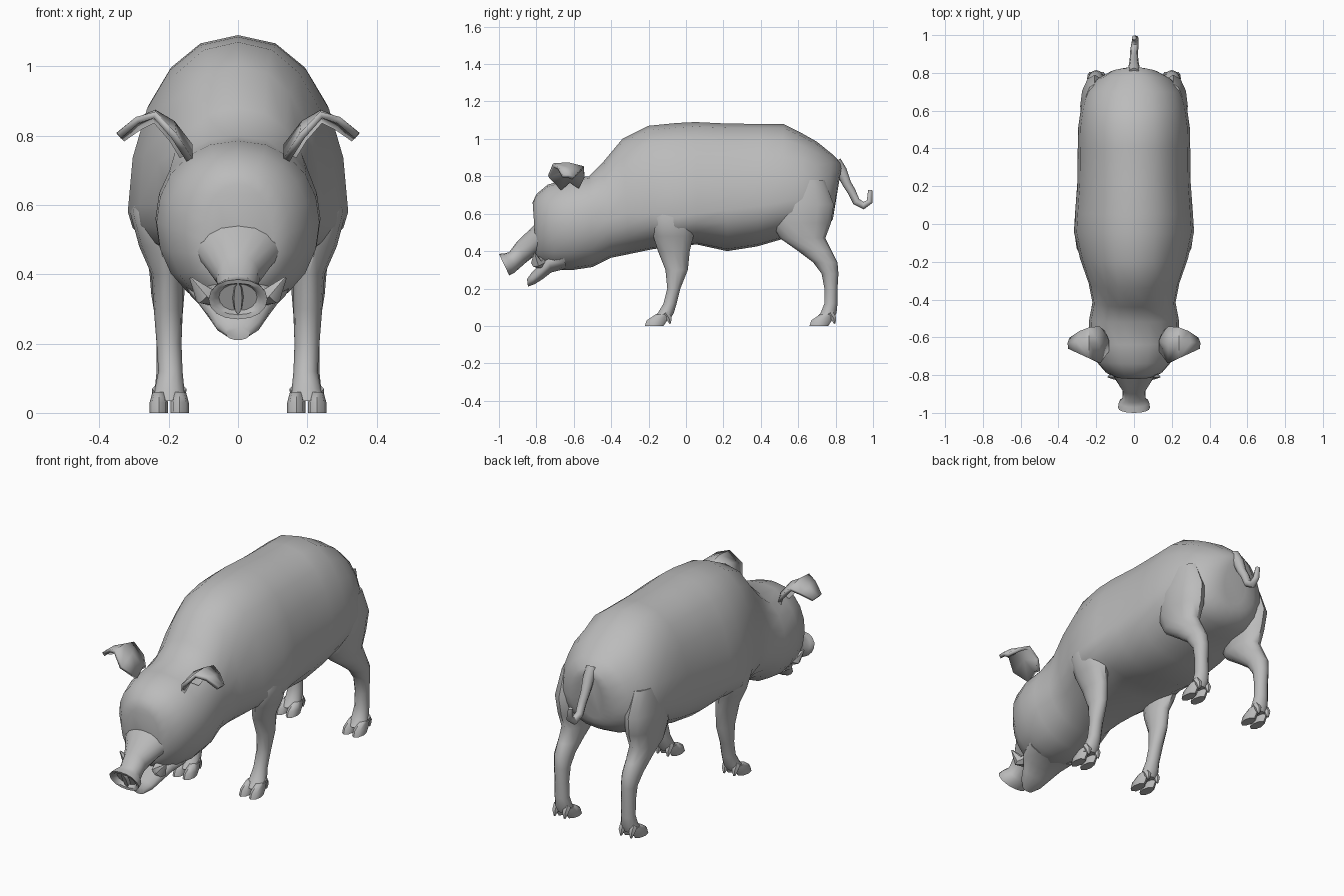
import bpy, bmesh, math
from mathutils import Vector

grey = bpy.data.materials.new("plain_grey")
grey.diffuse_color = (0.5, 0.5, 0.5, 1)


def finish(name, bm, mirror=False, thickness=0, angle=50):
    bmesh.ops.recalc_face_normals(bm, faces=bm.faces)
    mesh = bpy.data.meshes.new(name)
    bm.to_mesh(mesh)
    bm.free()
    mesh.materials.append(grey)
    ob = bpy.data.objects.new(name, mesh)
    bpy.context.collection.objects.link(ob)
    if thickness:
        mod = ob.modifiers.new("thickness", 'SOLIDIFY')
        mod.thickness, mod.offset = thickness, 0
    if mirror:
        ob.modifiers.new("mirror", 'MIRROR').use_mirror_merge = False
    bpy.ops.object.select_all(action='DESELECT')
    ob.select_set(True)
    bpy.context.view_layer.objects.active = ob
    bpy.ops.object.shade_smooth_by_angle(angle=math.radians(angle))
    return ob


def loft(bm, rings):
    """Skin closed rings of points and cap both ends."""
    rows = [[bm.verts.new(p) for p in ring] for ring in rings]
    n = len(rows[0])
    for a, b in zip(rows, rows[1:]):
        for i in range(n):
            j = (i + 1) % n
            bm.faces.new((a[i], a[j], b[j], b[i]))
    bm.faces.new(rows[0])
    bm.faces.new(rows[-1])


def section(yt, zt, yb, zb, w, zw=None, n=20, power=0.9):
    """Slanted upright ring from its top point, bottom point and widest height."""
    zw = (zt + zb) / 2 if zw is None else zw
    ring = []
    for i in range(n):
        a = 2 * math.pi * i / n
        c, s = math.cos(a), math.sin(a)
        x = w * math.copysign(abs(c) ** power, c)
        z = zw + s * ((zt - zw) if s > 0 else (zw - zb))
        ring.append((x, yb + (yt - yb) * (z - zb) / (zt - zb), z))
    return ring


def level(z, y0, y1, x0, x1, n=12):
    """Horizontal oval ring filling the given bounds."""
    return [((x0 + x1) / 2 + (x1 - x0) / 2 * math.cos(2 * math.pi * i / n),
             (y0 + y1) / 2 + (y1 - y0) / 2 * math.sin(2 * math.pi * i / n), z)
            for i in range(n)]


def tube(bm, path, radii, n=8):
    pts = [Vector(p) for p in path]
    rings = []
    for i, p in enumerate(pts):
        t = (pts[min(i + 1, len(pts) - 1)] - pts[max(i - 1, 0)]).normalized()
        u = (Vector((1, 0, 0)) - t * t.x).normalized()
        v = t.cross(u)
        rings.append([p + radii[i] * (u * math.cos(2 * math.pi * k / n)
                                      + v * math.sin(2 * math.pi * k / n)) for k in range(n)])
    loft(bm, rings)


def section_part(name, rows, **kw):
    bm = bmesh.new()
    loft(bm, [section(*r, **kw) for r in rows])
    return finish(name, bm)


# Torso, neck and head in one skin
section_part("body", [
    (-.82, .66, -.80, .37, .10, .50), (-.80, .705, -.77, .33, .15, .52),
    (-.74, .755, -.70, .30, .205, .54), (-.64, .785, -.60, .30, .235, .55),
    (-.52, .80, -.50, .315, .238, .56), (-.44, .88, -.40, .365, .22, .57),
    (-.34, 1.0, -.30, .385, .24, .60), (-.20, 1.07, -.18, .41, .285, .60),
    (-.05, 1.085, -.04, .43, .318, .58), (.05, 1.09, .06, .435, .312, .60),
    (.22, 1.082, .22, .40, .30, .62), (.40, 1.08, .38, .425, .298, .64),
    (.52, 1.08, .50, .46, .296, .66), (.62, 1.03, .62, .49, .28, .68),
    (.70, .985, .70, .50, .255, .68), (.78, .92, .755, .53, .20, .68),
    (.825, .875, .785, .57, .13, .68), (.832, .85, .79, .60, .07, .70)])

# Snout ending in a recessed nose disc
section_part("snout", [
    (-.72, .64, -.72, .38, .17), (-.82, .53, -.79, .39, .11),
    (-.90, .455, -.86, .335, .062), (-.945, .395, -.90, .30, .06),
    (-.97, .388, -.915, .285, .08), (-1.0, .385, -.945, .27, .085),
    (-.995, .374, -.946, .283, .07), (-.972, .372, -.93, .295, .055)], n=16)
section_part("nose_ridge", [
    (-.96, .375, -.92, .295, .018), (-.994, .376, -.945, .283, .012)], n=8)

# Open lower jaw
section_part("lower_jaw", [
    (-.66, .42, -.64, .305, .15), (-.74, .39, -.72, .285, .125),
    (-.78, .335, -.765, .25, .092), (-.83, .28, -.81, .222, .065),
    (-.85, .25, -.845, .21, .035)], n=14)

# Lip corners
bm = bmesh.new()
tube(bm, [(.07, -.78, .34), (.10, -.80, .34), (.137, -.81, .39)], [.035, .03, .004], 6)
finish("lip_corner", bm, mirror=True)

# Folded, drooping ears: rows from base to tip, front / middle / back
ear = [
    [(.14, -.67, .73), (.14, -.62, .77), (.16, -.57, .74)],
    [(.185, -.735, .80), (.19, -.64, .835), (.19, -.545, .79)],
    [(.24, -.71, .86), (.24, -.63, .865), (.24, -.55, .845)],
    [(.29, -.685, .845), (.295, -.63, .84), (.285, -.57, .825)],
    [(.343, -.66, .80), (.345, -.63, .80), (.335, -.605, .79)]]
bm = bmesh.new()
grid = [[bm.verts.new(p) for p in row] for row in ear]
for a, b in zip(grid, grid[1:]):
    for i in range(2):
        bm.faces.new((a[i], a[i + 1], b[i + 1], b[i]))
finish("ear", bm, mirror=True, thickness=.02)

# Legs: rows of height, front y, back y, inner x, outer x
legs = {
    "front": (0, [
        (.72, -.14, .03, .20, .27), (.58, -.19, .05, .18, .312),
        (.48, -.175, .04, .165, .285), (.40, -.15, .02, .16, .25),
        (.30, -.11, .01, .16, .243), (.20, -.10, -.03, .163, .235),
        (.12, -.12, -.05, .16, .23), (.07, -.15, -.065, .155, .24),
        (.035, -.18, -.085, .15, .25)]),
    "hind": (.88, [
        (.78, .50, .74, .16, .26), (.65, .455, .79, .13, .285),
        (.55, .46, .775, .13, .275), (.47, .50, .745, .14, .265),
        (.40, .60, .78, .15, .255), (.34, .68, .81, .155, .25),
        (.28, .725, .815, .16, .24), (.20, .74, .81, .163, .235),
        (.12, .74, .81, .16, .235), (.07, .72, .805, .155, .24),
        (.035, .69, .79, .15, .25)])}
for side, (dy, rows) in legs.items():
    bm = bmesh.new()
    loft(bm, [level(*r) for r in rows])
    finish(side + "_leg", bm, mirror=True)
    # Split hoof and dewclaws
    bm = bmesh.new()
    for x0, x1 in ((.142, .195), (.202, .255)):
        loft(bm, [level(0, dy - .22, dy - .12, x0, x1, 8),
                  level(.03, dy - .21, dy - .10, x0, x1, 8),
                  level(.06, dy - .165, dy - .09, x0 + .008, x1 - .008, 8)])
        xm = (x0 + x1) / 2
        tube(bm, [(xm, dy - .11, .07), (xm, dy - .09, .04), (xm, dy - .085, .012)],
             [.02, .017, .005], 6)
    finish(side + "_hoof", bm, mirror=True)

# Curled tail
bm = bmesh.new()
tube(bm, [(0, .80, .88), (0, .83, .83), (0, .86, .76), (0, .885, .72), (0, .91, .665),
          (.005, .95, .643), (.008, .982, .665), (0, .986, .725)],
     [.03, .03, .024, .022, .021, .02, .017, .012])
finish("tail", bm)
